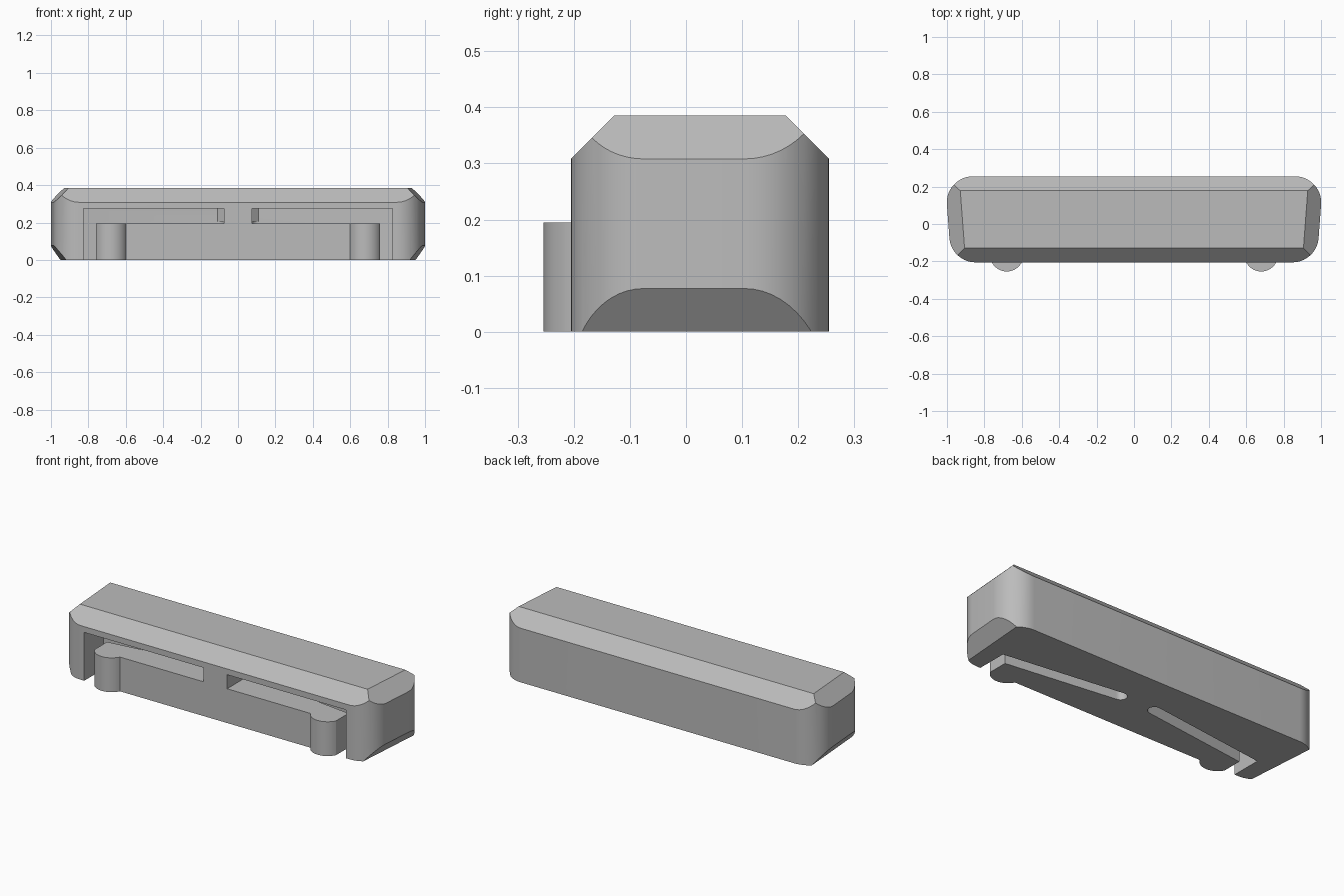
import bpy, bmesh
from math import sin, cos, pi, sqrt, asin
from mathutils import Vector

if "Cube" in bpy.data.objects:
    bpy.data.objects.remove(bpy.data.objects["Cube"])

FRONT, BACK, TOP = -0.205, 0.255, 0.385
CHAMFER = 0.077
TILT = 0.075          # lean of the end faces in plan
RADIUS = 0.14

grey = bpy.data.materials.new("light_grey_plastic")
grey.use_nodes = True
grey.diffuse_color = (0.5, 0.5, 0.5, 1)
grey.node_tree.nodes["Principled BSDF"].inputs["Base Color"].default_value = (0.5, 0.5, 0.5, 1)


def arc(cx, cy, r, a0, a1, n=14):
    return [(cx + r * cos(a0 + (a1 - a0) * i / n), cy + r * sin(a0 + (a1 - a0) * i / n))
            for i in range(n + 1)]


def prism(name, outline, z0, z1, cuts=()):
    """Extrude a plan outline, then slice away everything beyond each cut plane."""
    bm = bmesh.new()
    base = bm.faces.new([bm.verts.new((x, y, z0)) for x, y in outline])
    top = bmesh.ops.extrude_face_region(bm, geom=[base])["geom"]
    bmesh.ops.translate(bm, vec=(0, 0, z1 - z0),
                        verts=[v for v in top if isinstance(v, bmesh.types.BMVert)])
    for point, normal in cuts:
        geom = bm.verts[:] + bm.edges[:] + bm.faces[:]
        res = bmesh.ops.bisect_plane(bm, geom=geom, plane_co=point, plane_no=normal,
                                     clear_outer=True, dist=1e-5)
        rim = [e for e in res["geom_cut"] if isinstance(e, bmesh.types.BMEdge)]
        bmesh.ops.edgeloop_fill(bm, edges=rim)
    bmesh.ops.recalc_face_normals(bm, faces=bm.faces)
    mesh = bpy.data.meshes.new(name)
    bm.to_mesh(mesh)
    bm.free()
    obj = bpy.data.objects.new(name, mesh)
    bpy.context.collection.objects.link(obj)
    mesh.materials.append(grey)
    return obj


def select(obj):
    bpy.ops.object.select_all(action="DESELECT")
    obj.select_set(True)
    bpy.context.view_layer.objects.active = obj


def boolean(target, tool, operation):
    mod = target.modifiers.new("cut", "BOOLEAN")
    mod.operation, mod.object, mod.solver = operation, tool, "EXACT"
    select(target)
    bpy.ops.object.modifier_apply(modifier=mod.name)
    bpy.data.objects.remove(tool)


def mirrored(points, side):
    return [(side * x, y) for x, y in points]


# Rounded body outline: end faces lean slightly towards the front
def end_x(y):
    return 1 + TILT * (y - 0.1)


def corner(cy, a0, a1):
    return arc(end_x(cy) - RADIUS * sqrt(1 + TILT ** 2), cy, RADIUS, a0, a1)


right_half = corner(FRONT + RADIUS, -pi / 2, -TILT) + corner(BACK - RADIUS, -TILT, pi / 2)
outline = right_half + mirrored(reversed(right_half), -1)

# Chamfers along the top front and back, and above and below at each end
shoulder = TOP - CHAMFER
cuts = [((0, FRONT, shoulder), (0, -1, 1)), ((0, BACK, shoulder), (0, 1, 1))]
for s in (1, -1):
    cuts.append(((s, 0.1, shoulder), (s, -TILT, 1)))
    cuts.append(((s, 0.1, CHAMFER), (s, -TILT, -0.06 / CHAMFER)))
body = prism("latch_body", outline, 0, TOP, cuts)

# Pocket and spring arm sizes
INNER, OUTER, TIP = 0.075, 0.825, 0.76
ARM_TOP, POCKET_TOP = 0.195, 0.275
SLIT, SLOPE = 0.07, 0.128


def back_y(x):
    return -0.03 + SLOPE * (OUTER - x)


for s in (1, -1):
    # Slot above the arm, open at the front
    upper = [(INNER, -0.3), (OUTER, -0.3), (OUTER, back_y(OUTER)),
             (INNER + SLIT / 2, back_y(INNER + SLIT / 2)), (INNER, back_y(INNER) - SLIT / 2)]
    boolean(body, prism("slot_cutter", mirrored(upper, s), ARM_TOP, POCKET_TOP), "DIFFERENCE")

    # Slit behind the arm with a rounded root, turning forward past the arm tip
    cx = INNER + SLIT / 2
    root = arc(cx, back_y(cx) - SLIT / 2, SLIT / 2, pi / 2, 3 * pi / 2, 10)
    slit = [(OUTER, -0.3), (OUTER, back_y(OUTER))] + root + \
           [(TIP, back_y(TIP) - SLIT), (TIP, -0.3)]
    boolean(body, prism("slit_cutter", mirrored(slit, s), -0.05, ARM_TOP + 0.01), "DIFFERENCE")

    # Rounded catch on the front of the arm tip
    half, bulge = 0.08, 0.049
    r = (half ** 2 + bulge ** 2) / (2 * bulge)
    a = asin(half / r)
    nub = arc(TIP - half, FRONT - bulge + r, r, -pi / 2 - a, -pi / 2 + a, 20)
    nub += [(TIP, FRONT + 0.03), (TIP - 2 * half, FRONT + 0.03)]
    boolean(body, prism("catch", mirrored(nub, s), 0, ARM_TOP), "UNION")

select(body)
bpy.ops.object.shade_smooth_by_angle(angle=0.4)
